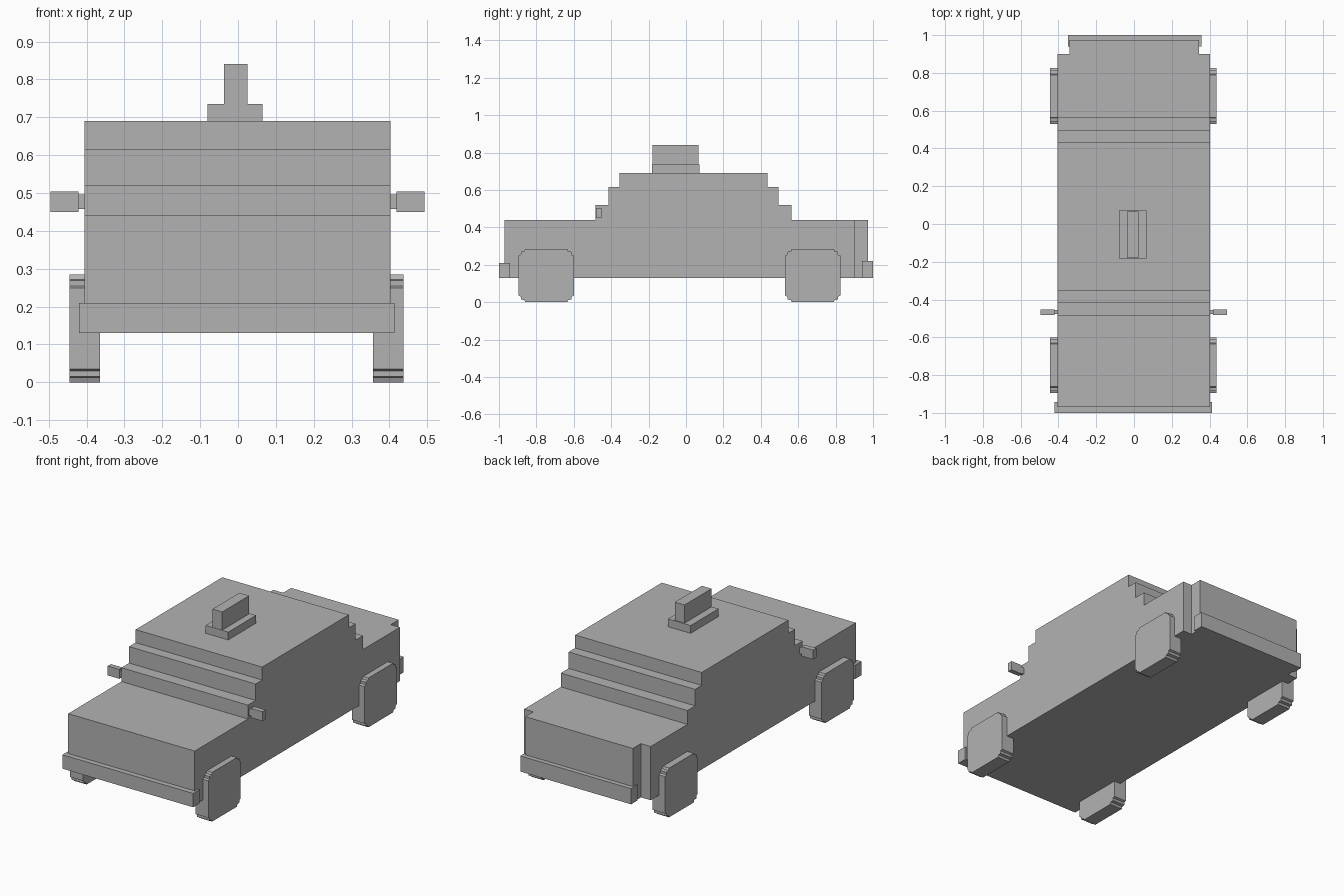
import bpy
import bmesh

cube = bpy.data.objects.get("Cube")
if cube:
    bpy.data.objects.remove(cube, do_unlink=True)

grey = bpy.data.materials.new("plain grey")
grey.use_nodes = True
COLOUR = (0.45, 0.45, 0.45, 1)
grey.diffuse_color = COLOUR
grey.node_tree.nodes["Principled BSDF"].inputs["Base Color"].default_value = COLOUR


def extrude_profile(name, profile, x0, x1):
    """Extrude a closed (y, z) outline between two x positions."""
    bm = bmesh.new()
    face = bm.faces.new([bm.verts.new((x0, y, z)) for y, z in profile])
    moved = bmesh.ops.extrude_face_region(bm, geom=[face])["geom"]
    verts = [v for v in moved if isinstance(v, bmesh.types.BMVert)]
    bmesh.ops.translate(bm, verts=verts, vec=(x1 - x0, 0, 0))
    bmesh.ops.recalc_face_normals(bm, faces=bm.faces)
    mesh = bpy.data.meshes.new(name)
    bm.to_mesh(mesh)
    bm.free()
    mesh.materials.append(grey)
    obj = bpy.data.objects.new(name, mesh)
    bpy.context.collection.objects.link(obj)
    return obj


def box(name, x, y, z):
    outline = [(y[0], z[0]), (y[1], z[0]), (y[1], z[1]), (y[0], z[1])]
    return extrude_profile(name, outline, *x)


def wheel_outline(y0, y1, height):
    """Square wheel outline with small stepped corners."""
    cy, cz = (y0 + y1) / 2, height / 2
    hy, hz = (y1 - y0) / 2, height / 2
    corner = [(0, 0.035), (0.012, 0.03), (0.012, 0.015), (0.03, 0.012), (0.035, 0)]
    points = []
    for sy, sz in ((1, 1), (-1, 1), (-1, -1), (1, -1)):
        steps = corner if sy == sz else corner[::-1]
        points += [(cy + sy * (hy - a), cz + sz * (hz - b)) for a, b in steps]
    return points


# Body with stepped cabin
bottom, deck = 0.13, 0.44
front_steps = [(-0.97, deck), (-0.485, 0.52), (-0.415, 0.615), (-0.355, 0.69)]
rear_steps = [(0.90, deck), (0.565, 0.52), (0.495, 0.615), (0.435, 0.69)]


def stairs(steps):
    points, level = [], bottom
    for y, z in steps:
        points += [(y, level), (y, z)]
        level = z
    return points


outline = stairs(front_steps) + stairs(rear_steps)[::-1]
extrude_profile("body", outline, -0.405, 0.403)

# Narrower tail and bumpers
box("tail", (-0.342, 0.345), (0.90, 0.973), (bottom, deck))
box("rear_bumper", (-0.35, 0.358), (0.94, 1.0), (bottom, 0.22))
box("front_bumper", (-0.42, 0.414), (-1.0, -0.942), (bottom, 0.21))

# Roof sign
box("sign_base", (-0.08, 0.065), (-0.182, 0.072), (0.69, 0.735))
box("sign_top", (-0.037, 0.025), (-0.18, 0.066), (0.735, 0.84))

# Wheels and side mirrors, repeated on both sides
for side, sign in (("left", 1), ("right", -1)):
    def span(a, b, shift):
        return sorted((sign * a + shift, sign * b + shift))

    for end, y0, y1 in (("front", -0.895, -0.60), ("rear", 0.53, 0.825)):
        extrude_profile(f"{end}_{side}_wheel", wheel_outline(y0, y1, 0.284),
                        *span(0.36, 0.441, -0.004))
    box(f"{side}_mirror", span(0.42, 0.494, -0.001), (-0.481, -0.452), (0.45, 0.504))
    box(f"{side}_mirror_arm", span(0.39, 0.42, -0.001), (-0.477, -0.456), (0.458, 0.496))
